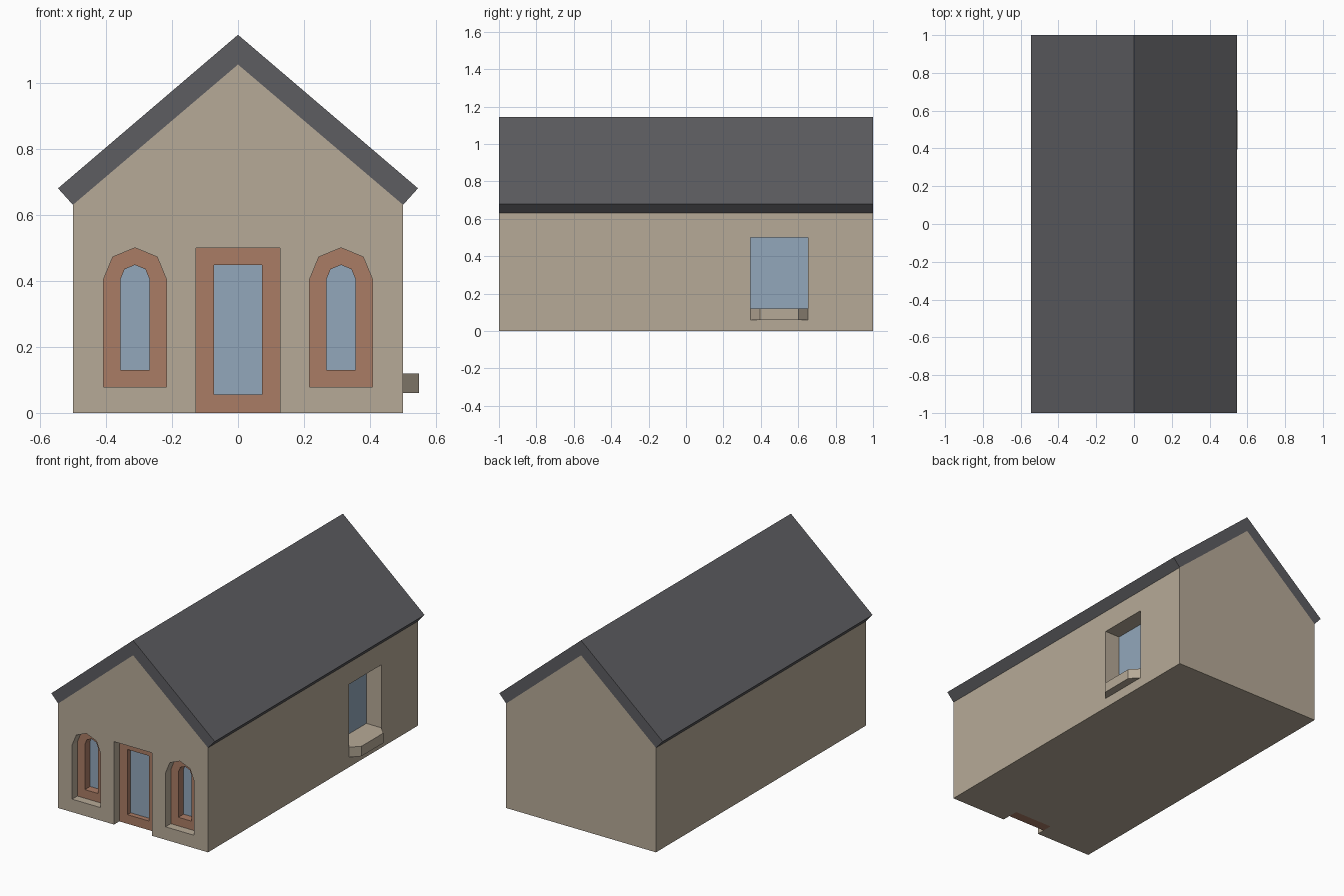
import bpy, bmesh, math

if "Cube" in bpy.data.objects:
    bpy.data.objects.remove(bpy.data.objects["Cube"])


def material(name, rgb):
    m = bpy.data.materials.new(name)
    m.diffuse_color = (*rgb, 1)
    m.use_nodes = True
    m.node_tree.nodes["Principled BSDF"].inputs["Base Color"].default_value = m.diffuse_color
    return m


WALL = material("stone", (0.47, 0.40, 0.31))
ROOF = material("slate", (0.11, 0.11, 0.12))
FRAME = material("terracotta", (0.40, 0.20, 0.13))
GLASS = material("glass", (0.29, 0.39, 0.50))


def finish(name, bm, mat):
    bmesh.ops.recalc_face_normals(bm, faces=bm.faces)
    me = bpy.data.meshes.new(name)
    bm.to_mesh(me)
    bm.free()
    ob = bpy.data.objects.new(name, me)
    bpy.context.collection.objects.link(ob)
    if mat:
        me.materials.append(mat)
    return ob


def prism(name, pts, a, b, mat=None, axis="y"):
    """Extrude a profile (x,z along y, or x,y along z) from a to b."""
    put = (lambda p, t: (p[0], t, p[1])) if axis == "y" else (lambda p, t: (p[0], p[1], t))
    bm = bmesh.new()
    face = bm.faces.new([bm.verts.new(put(p, a)) for p in pts])
    new = bmesh.ops.extrude_face_region(bm, geom=[face])["geom"]
    shift = put((0, 0), b - a)
    bmesh.ops.translate(bm, vec=shift, verts=[v for v in new if isinstance(v, bmesh.types.BMVert)])
    return finish(name, bm, mat)


def ring(name, outer, inner, a, b, mat):
    """Frame between two matching profiles, from depth a to b."""
    bm = bmesh.new()
    loops = [[bm.verts.new((x, y, z)) for x, z in pts]
             for pts, y in ((outer, a), (inner, a), (inner, b), (outer, b))]
    n = len(outer)
    for k in range(4):
        p, q = loops[k], loops[(k + 1) % 4]
        for i in range(n):
            j = (i + 1) % n
            bm.faces.new((p[i], p[j], q[j], q[i]))
    return finish(name, bm, mat)


def rect(x0, x1, z0, z1):
    return [(x0, z0), (x1, z0), (x1, z1), (x0, z1)]


def arch(cx, r, z0, top):
    """Upright opening with a four-sided round head."""
    head = [(cx + r * math.cos(i * math.pi / 4), top - r + r * math.sin(i * math.pi / 4))
            for i in range(5)]
    return [(cx - r, z0), (cx + r, z0)] + head


# House body and roof
body = prism("house_body", [(-0.5, 0), (0.5, 0), (0.5, 0.63), (0, 1.055), (-0.5, 0.63)], -1, 1, WALL)
prism("roof", [(-0.5, 0.63), (-0.545, 0.68), (0, 1.145), (0.545, 0.68), (0.5, 0.63), (0, 1.055)],
      -1, 1, ROOF)


def cut(cutter):
    mod = body.modifiers.new(cutter.name, "BOOLEAN")
    mod.object = cutter
    mod.solver = "EXACT"
    cutter.hide_render = True
    cutter.hide_set(True)


# Door: recess, frame, glass
outer, inner = rect(-0.127, 0.127, 0, 0.5), rect(-0.072, 0.072, 0.055, 0.448)
cut(prism("door_cutter", rect(-0.127, 0.127, -0.1, 0.5), -1.1, -0.89))
ring("door_frame", outer, inner, -0.95, -0.89, FRAME)
prism("door_glass", inner, -0.92, -0.89, GLASS)

# Arched front windows
for side, s in (("left", -1), ("right", 1)):
    outer, inner = arch(s * 0.312, 0.095, 0.078, 0.5), arch(s * 0.312, 0.0445, 0.13, 0.448)
    cut(prism(side + "_window_cutter", outer, -1.1, -0.89))
    ring(side + "_window_frame", outer, inner, -0.95, -0.89, FRAME)
    prism(side + "_window_glass", inner, -0.90, -0.89, GLASS)

# Side window with projecting sill
cut(prism("side_window_cutter", rect(0.39, 0.6, 0.12, 0.5), 0.345, 0.652))
prism("side_window_glass", rect(0.39, 0.40, 0.12, 0.5), 0.345, 0.652, GLASS)
prism("side_window_sill", [(0.5, 0.345), (0.548, 0.395), (0.548, 0.602), (0.5, 0.652)],
      0.06, 0.12, WALL, axis="z")
